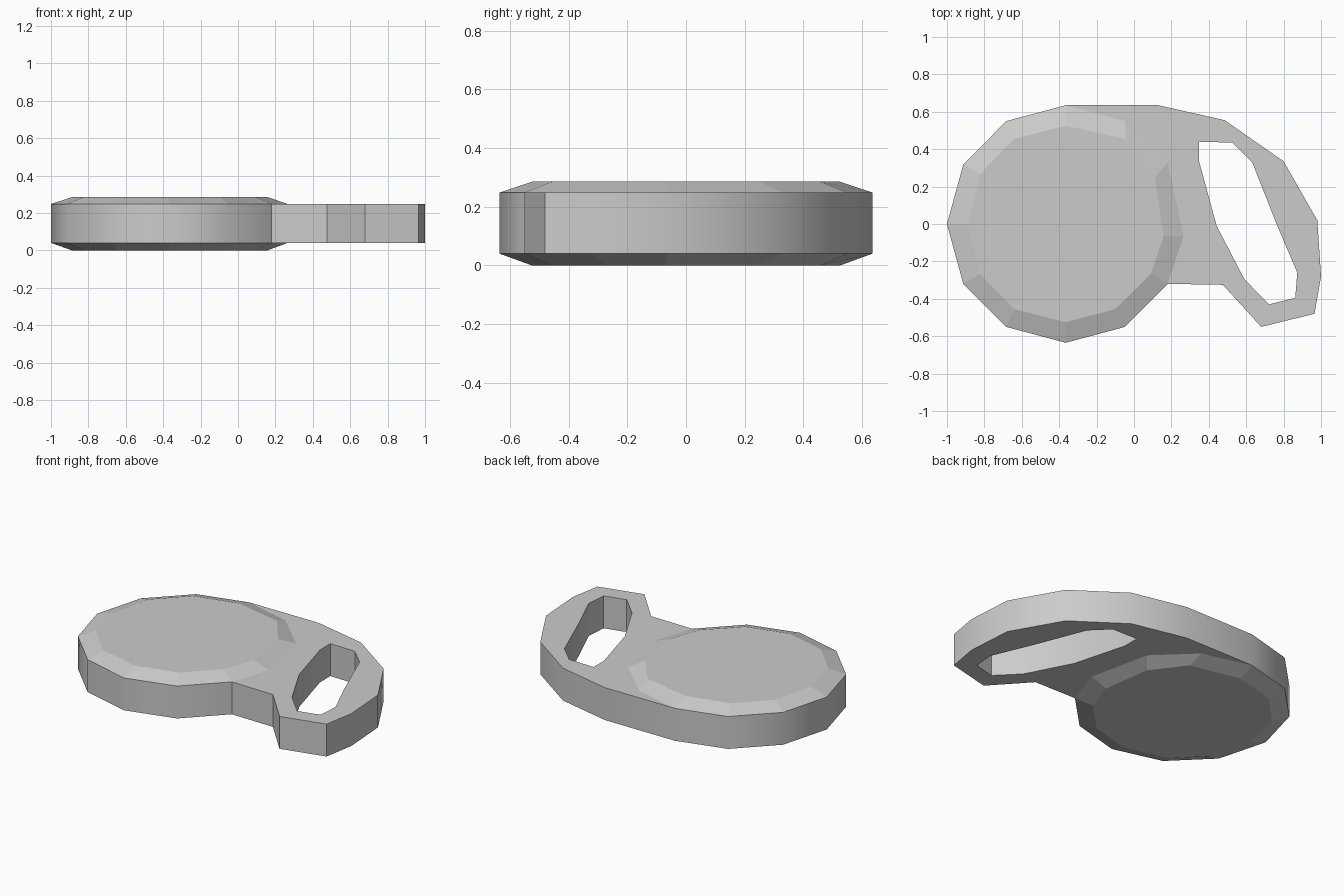
import bpy
import bmesh
import math

if "Cube" in bpy.data.objects:
    bpy.data.objects.remove(bpy.data.objects["Cube"])

# Disc rim and its smaller flat face, clockwise from the back point
RIM = [(-.365, .635), (-.048, .55), (.18, .33), (.265, -.065), (.18, -.32), (-.048, -.55),
       (-.365, -.635), (-.683, -.55), (-.913, -.32), (-1, 0), (-.913, .318), (-.683, .55)]
FLAT = [(-.365, .525), (-.043, .455), (.112, .25), (.158, -.065), (.09, -.267), (-.1, -.455),
        (-.365, -.525), (-.64, -.455), (-.823, -.267), (-.888, 0), (-.823, .267), (-.64, .455)]
# Outer edge of the handle, from the disc's front right round to its back
HANDLE = [(.18, -.32), (.475, -.325), (.68, -.55), (.965, -.48), (1, -.28), (.98, .02),
          (.80, .335), (.485, .555), (.13, .635), (-.365, .635)]
HOLE = [(.348, .44), (.525, .435), (.632, .33), (.762, 0), (.873, -.26), (.862, -.395),
        (.722, -.43), (.59, -.295), (.442, -.01), (.348, .335)]
Z_LOW, Z_HIGH, THICK = .04, .248, .285

bm = bmesh.new()


def ring(points, z):
    return [bm.verts.new((x, y, z)) for x, y in points]


def bridge(a, b, closed=True):
    n = len(a)
    return [bm.faces.new((a[i], a[(i + 1) % n], b[(i + 1) % n], b[i]))
            for i in range(n if closed else n - 1)]


levels = []
for z_rim, z_flat in ((Z_LOW, 0), (Z_HIGH, THICK)):
    # Disc face with its sloping border
    rim = ring(RIM, z_rim)
    flat = ring(FLAT, z_flat)
    bm.faces.new(flat)
    bridge(rim, flat)
    # Handle plate, filled between the outline and the hole
    outer = [rim[4]] + ring(HANDLE[1:-1], z_rim) + [rim[0]]
    hole = ring(HOLE, z_rim)
    loop = outer + rim[1:4]
    edges = []
    for path in (loop, hole):
        for a, b in zip(path, path[1:] + path[:1]):
            edges.append(bm.edges.get((a, b)) or bm.edges.new((a, b)))
    bmesh.ops.triangle_fill(bm, edges=edges, use_beauty=True)
    levels.append((rim[4:] + rim[:1], outer, hole))

# Upright walls: free side of the disc, handle edge, hole
low, high = levels
walls = bridge(low[0], high[0], False) + bridge(low[1], high[1], False) + bridge(low[2], high[2])

bmesh.ops.recalc_face_normals(bm, faces=bm.faces[:])

# Smooth round the walls, crisp everywhere else
wall_set = set(walls)
for f in bm.faces:
    f.smooth = f in wall_set
for e in bm.edges:
    e.smooth = (all(f in wall_set for f in e.link_faces)
                and e.calc_face_angle(math.pi) < math.radians(33))

mesh = bpy.data.meshes.new("disc_with_handle")
bm.to_mesh(mesh)
bm.free()
bpy.context.collection.objects.link(bpy.data.objects.new("disc_with_handle", mesh))
